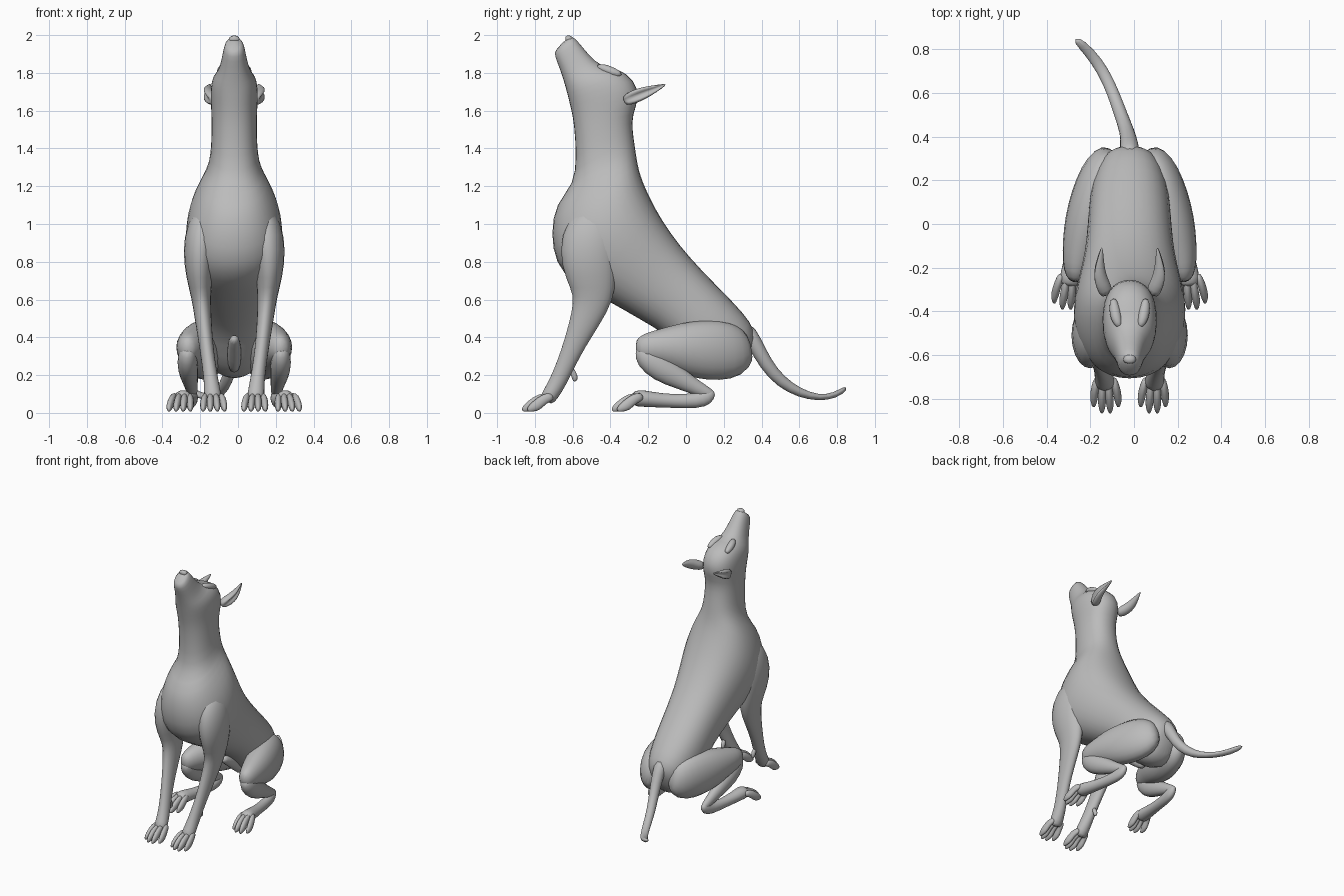
import bpy, bmesh, math
from mathutils import Vector

CX = -0.02  # the animal's centre plane
grey = bpy.data.materials.new("grey coat")
grey.diffuse_color = (0.5, 0.5, 0.5, 1)


def loft(name, rings, power=1.0, sides=12):
    """Skin rings of (centre, side vector, up vector), capped and smoothed."""
    fix = 1 / (2 / 3 + math.cos(2 * math.pi / sides) / 3)  # undo subdivision shrink
    bm = bmesh.new()
    loops = []
    for c, a, b in rings:
        loop = []
        for i in range(sides):
            t = 2 * math.pi * i / sides
            co, si = math.cos(t), math.sin(t)
            co = math.copysign(abs(co) ** power, co)
            si = math.copysign(abs(si) ** power, si)
            loop.append(bm.verts.new(c + (a * co + b * si) * fix))
        loops.append(loop)
    for p, q in zip(loops, loops[1:]):
        for i in range(sides):
            j = (i + 1) % sides
            bm.faces.new((p[i], p[j], q[j], q[i]))
    bm.faces.new(loops[0][::-1])
    bm.faces.new(loops[-1])
    bmesh.ops.recalc_face_normals(bm, faces=bm.faces)
    for f in bm.faces:
        f.smooth = True
    me = bpy.data.meshes.new(name)
    bm.to_mesh(me)
    bm.free()
    me.materials.append(grey)
    ob = bpy.data.objects.new(name, me)
    bpy.context.collection.objects.link(ob)
    m = ob.modifiers.new("smooth", 'SUBSURF')
    m.levels = m.render_levels = 1
    return ob


def tube(name, pts, s=1, sides=10):
    """Limb through points (x, y, z, x radius, other radius); s = -1 mirrors."""
    P = [Vector((CX + s * p[0], p[1], p[2])) for p in pts]
    rings = []
    for i, p in enumerate(pts):
        t = (P[min(i + 1, len(P) - 1)] - P[max(i - 1, 0)]).normalized()
        a = Vector((1, 0, 0))
        a = (a - t * a.dot(t)).normalized()
        rings.append((P[i], a * p[3], t.cross(a) * p[4]))
    return loft(name, rings, sides=sides)


# trunk, neck and head: back (y, z), underside (y, z), half width
spine = [
    (0.355, 0.36, 0.30, 0.23, 0.06),
    (0.365, 0.44, 0.22, 0.17, 0.12),
    (0.31, 0.52, 0.10, 0.20, 0.165),
    (0.20, 0.635, 0.00, 0.29, 0.185),
    (0.08, 0.755, -0.09, 0.41, 0.19),
    (-0.04, 0.89, -0.25, 0.50, 0.205),
    (-0.13, 1.02, -0.42, 0.60, 0.235),
    (-0.19, 1.13, -0.60, 0.69, 0.26),
    (-0.23, 1.22, -0.69, 0.79, 0.25),
    (-0.25, 1.28, -0.715, 0.95, 0.22),
    (-0.262, 1.34, -0.69, 1.11, 0.165),
    (-0.272, 1.41, -0.59, 1.21, 0.13),
    (-0.285, 1.50, -0.58, 1.36, 0.12),
    (-0.285, 1.58, -0.59, 1.52, 0.118),
    (-0.245, 1.67, -0.605, 1.60, 0.123),
    (-0.275, 1.765, -0.62, 1.66, 0.125),
    (-0.36, 1.825, -0.635, 1.72, 0.115),
    (-0.45, 1.83, -0.65, 1.77, 0.085),
    (-0.52, 1.90, -0.67, 1.83, 0.067),
    (-0.575, 1.97, -0.695, 1.89, 0.055),
    (-0.612, 2.005, -0.695, 1.92, 0.042),
]
rings = []
for ty, tz, by, bz, w in spine:
    top, bot = Vector((CX, ty, tz)), Vector((CX, by, bz))
    rings.append(((top + bot) / 2, Vector((w, 0, 0)), (top - bot) / 2))
loft("body_and_head", rings, power=0.88, sides=16)

# nose pad
tube("nose", [(0, -0.60, 1.965, 0.025, 0.02), (0, -0.622, 1.982, 0.032, 0.022),
              (0, -0.64, 1.975, 0.022, 0.018)])

# tail curling to one side along the ground
tube("tail", [(0, 0.30, 0.46, 0.05, 0.05), (0.0, 0.36, 0.38, 0.042, 0.04),
              (-0.01, 0.42, 0.26, 0.033, 0.036), (-0.04, 0.50, 0.165, 0.03, 0.032),
              (-0.075, 0.60, 0.105, 0.028, 0.024), (-0.12, 0.70, 0.078, 0.026, 0.016),
              (-0.185, 0.79, 0.09, 0.025, 0.016), (-0.25, 0.85, 0.135, 0.018, 0.014)])

# belly bump
tube("belly_bump", [(0, -0.16, 0.40, 0.02, 0.02), (0, -0.10, 0.375, 0.032, 0.035),
                    (0, 0.0, 0.31, 0.04, 0.05), (0, 0.1, 0.22, 0.03, 0.04)])


def paw(name, x, y, z, s, splay):
    """Four toes with claws reaching forward from the knuckles."""
    for k in range(4):
        o = (k - 1.5) * 0.029
        reach = 0.0 if k in (0, 3) else 0.028
        fan = o * 0.3 + splay
        tube(f"{name}_toe_{k + 1}", [
            (x + o * 0.8, y, z, 0.015, 0.022),
            (x + o + fan * 0.4, y - 0.05 - reach, z * 0.85, 0.018, 0.026),
            (x + o + fan * 0.8, y - 0.09 - reach, 0.038, 0.019, 0.03),
            (x + o + fan, y - 0.118 - reach, 0.026, 0.014, 0.022),
            (x + o + fan, y - 0.14 - reach, 0.012, 0.006, 0.008)], s, 8)


for s, side in ((1, "right"), (-1, "left")):
    # front leg from shoulder to knuckles
    tube(f"{side}_front_leg", [
        (0.13, -0.45, 1.08, 0.06, 0.08), (0.165, -0.49, 0.98, 0.09, 0.15),
        (0.185, -0.52, 0.85, 0.088, 0.155), (0.185, -0.50, 0.72, 0.07, 0.135),
        (0.175, -0.488, 0.61, 0.05, 0.105), (0.165, -0.53, 0.50, 0.044, 0.08),
        (0.15, -0.588, 0.37, 0.037, 0.058), (0.135, -0.635, 0.26, 0.036, 0.048),
        (0.122, -0.675, 0.17, 0.038, 0.046), (0.115, -0.715, 0.10, 0.045, 0.043),
        (0.11, -0.745, 0.06, 0.045, 0.04)], s)
    paw(f"{side}_front", 0.112, -0.70, 0.09, s, -0.004)
    tube(f"{side}_wrist_pad", [(0.128, -0.61, 0.24, 0.014, 0.014),
                               (0.125, -0.585, 0.185, 0.016, 0.018),
                               (0.125, -0.59, 0.165, 0.008, 0.008)], s, 8)

    # folded thigh
    tube(f"{side}_thigh", [
        (0.09, 0.345, 0.35, 0.04, 0.07), (0.115, 0.28, 0.33, 0.085, 0.14),
        (0.15, 0.18, 0.33, 0.10, 0.16), (0.18, 0.07, 0.335, 0.105, 0.155),
        (0.205, -0.04, 0.345, 0.10, 0.13), (0.23, -0.14, 0.348, 0.08, 0.095),
        (0.245, -0.22, 0.345, 0.06, 0.075), (0.25, -0.268, 0.34, 0.028, 0.045)], s)

    # shin from knee back to hock
    tube(f"{side}_shin", [
        (0.245, -0.25, 0.35, 0.03, 0.03), (0.25, -0.215, 0.30, 0.052, 0.068),
        (0.245, -0.13, 0.235, 0.055, 0.075), (0.235, -0.03, 0.18, 0.042, 0.055),
        (0.225, 0.06, 0.13, 0.032, 0.038), (0.22, 0.125, 0.10, 0.024, 0.03),
        (0.22, 0.15, 0.085, 0.012, 0.014)], s)

    # hind foot lying flat
    tube(f"{side}_hind_foot", [
        (0.22, 0.15, 0.115, 0.015, 0.015), (0.22, 0.115, 0.085, 0.03, 0.045),
        (0.228, 0.06, 0.062, 0.034, 0.04), (0.245, -0.07, 0.062, 0.034, 0.035),
        (0.262, -0.18, 0.07, 0.042, 0.04), (0.272, -0.25, 0.08, 0.05, 0.046),
        (0.277, -0.285, 0.07, 0.045, 0.036)], s)
    paw(f"{side}_hind", 0.275, -0.225, 0.09, s, 0.014)

    # backswept ear: a pointed leaf folded around a hollow facing outward
    ear = [(0.10, -0.33, 1.65, 0.035, 0.03), (0.135, -0.27, 1.675, 0.04, 0.036),
           (0.145, -0.22, 1.695, 0.034, 0.032), (0.138, -0.165, 1.715, 0.02, 0.02),
           (0.127, -0.105, 1.74, 0.004, 0.005)]
    ob = tube(f"{side}_ear", ear, s, 10)
    for v in ob.data.vertices:  # press the outer side inward to hollow it
        r, i = divmod(v.index, 10)
        if i == (0 if s > 0 else 5) and 0 < r < 4:
            v.co.x -= s * ear[r][3] * 1.3

    # brow ridge and cheek
    tube(f"{side}_brow", [(0.045, -0.475, 1.835, 0.012, 0.01),
                          (0.062, -0.435, 1.825, 0.026, 0.024),
                          (0.07, -0.38, 1.80, 0.025, 0.025),
                          (0.075, -0.34, 1.79, 0.012, 0.012)], s, 8)
